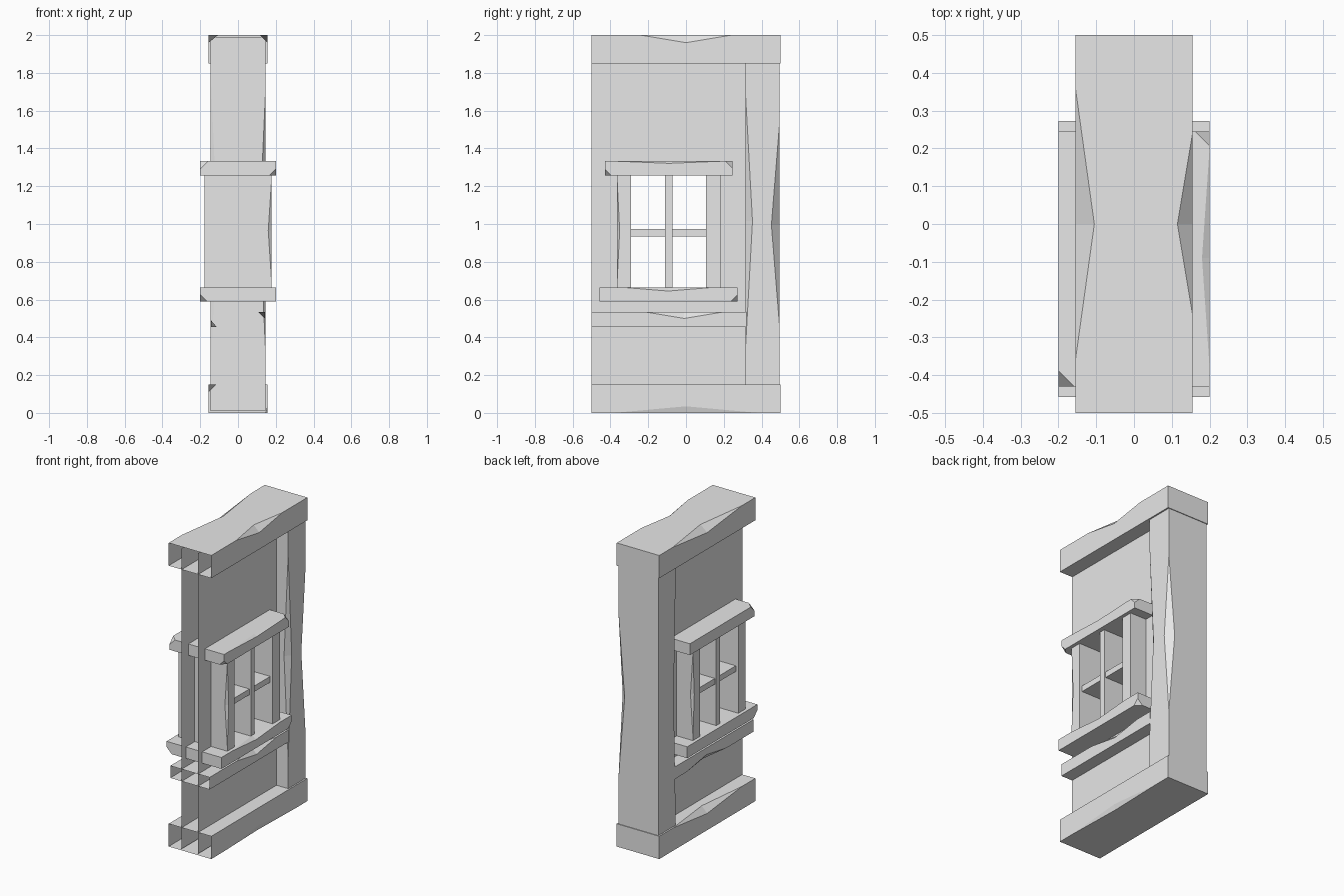
import bpy
import bmesh
from mathutils import Vector

cube = bpy.data.objects.get("Cube")
if cube:
    bpy.data.objects.remove(cube, do_unlink=True)

grey = bpy.data.materials.new("plain_grey")
grey.use_nodes = True
grey.diffuse_color = (0.8, 0.8, 0.8, 1)
grey.node_tree.nodes["Principled BSDF"].inputs["Base Color"].default_value = (0.8, 0.8, 0.8, 1)


def finish(name, bm):
    mesh = bpy.data.meshes.new(name)
    bm.to_mesh(mesh)
    bm.free()
    mesh.materials.append(grey)
    obj = bpy.data.objects.new(name, mesh)
    bpy.context.collection.objects.link(obj)
    return obj


def worn_box(name, half_x, y, z, chips=None, corners=None, open_front=False):
    """Box with chipped edges and cut corners.
    chips: edge signs (0 = running axis) -> (start, end, inset per axis)
    corners: corner signs -> cut length"""
    chips, corners = chips or {}, corners or {}
    spans = ((-half_x, half_x), y, z)
    bm = bmesh.new()

    def corner(signs):
        return Vector([spans[a][signs[a] > 0] for a in range(3)])

    def moved(point, signs, axis, amount):
        point = point.copy()
        point[axis] -= signs[axis] * amount
        return point

    def add(points):
        bm.faces.new([bm.verts.new(p) for p in points])

    def chip_points(edge):
        start, end, inset = chips[edge]
        run = edge.index(0)
        first, last = corner(edge), corner(edge)
        first[run], last[run] = start, end
        middle = (first + last) / 2
        sides = [a for a in range(3) if a != run]
        # the point lying on a face is moved along the other axis
        on_face = {a: moved(middle, edge, b, inset[b])
                   for a, b in (sides, sides[::-1])}
        return first, last, on_face

    for axis in range(3):
        j, k = [a for a in range(3) if a != axis]
        for side in (-1, 1):
            if open_front and axis == 1 and side < 0:
                continue
            ring = []
            for sj, sk in ((-1, -1), (1, -1), (1, 1), (-1, 1)):
                signs = [0, 0, 0]
                signs[axis], signs[j], signs[k] = side, sj, sk
                ring.append(tuple(signs))
            points = []
            for n, here in enumerate(ring):
                before, after = ring[n - 1], ring[(n + 1) % 4]
                if here in corners:
                    for other in (before, after):
                        run = next(a for a in range(3) if here[a] != other[a])
                        points.append(moved(corner(here), here, run, corners[here]))
                else:
                    points.append(corner(here))
                edge = tuple((a + b) // 2 for a, b in zip(here, after))
                if edge in chips:
                    first, last, on_face = chip_points(edge)
                    if after[edge.index(0)] < 0:
                        first, last = last, first
                    points += [first, on_face[axis], last]
            add(points)

    for edge in chips:
        first, last, on_face = chip_points(edge)
        p, q = on_face.values()
        add((first, p, q))
        add((last, q, p))
    for signs, size in corners.items():
        add([moved(corner(signs), signs, a, size) for a in range(3)])

    bmesh.ops.remove_doubles(bm, verts=bm.verts, dist=0.0005)
    bmesh.ops.recalc_face_normals(bm, faces=bm.faces)
    return finish(name, bm)


# Two wall skins with a window opening, hollow between them
def wall_skin(name, x, y, z, hole_y, hole_z):
    bm = bmesh.new()
    rings = []
    for (y0, y1), (z0, z1) in ((y, z), (hole_y, hole_z)):
        rings.append([bm.verts.new((x, a, b)) for a, b in
                      ((y0, z0), (y1, z0), (y1, z1), (y0, z1))])
    outer, inner = rings
    for n in range(4):
        m = (n + 1) % 4
        quad = [outer[n], outer[m], inner[m], inner[n]]
        bm.faces.new(quad if x > 0 else quad[::-1])
    return finish(name, bm)


for side, x in (("left", 0.06), ("right", -0.06)):
    wall_skin("wall_skin_" + side, x, (-0.5, 0.32), (0.01, 1.99),
              (-0.3, 0.115), (0.64, 1.28))

# Main timbers
worn_box("top_beam", 0.155, (-0.5, 0.5), (1.85, 2), open_front=True, chips={
    (1, 0, 1): (-0.24, 0.24, (0.04, 0, 0.04)),
    (-1, 0, 1): (-0.36, 0.36, (0.05, 0, 0.04))})
worn_box("bottom_beam", 0.155, (-0.5, 0.5), (0, 0.15), open_front=True, chips={
    (1, 0, -1): (-0.38, 0.38, (0.01, 0, 0.035)),
    (-1, 0, 1): (-0.36, 0.36, (0.04, 0, 0.04))})
worn_box("post", 0.145, (0.315, 0.495), (0.01, 1.99), chips={
    (1, -1, 0): (0.34, 1.69, (0.03, 0.037, 0)),
    (-1, -1, 0): (0.2, 1.8, (0.035, 0.02, 0)),
    (1, 1, 0): (0.46, 1.53, (0.045, 0.043, 0))})
worn_box("wall_rail", 0.143, (-0.5, 0.32), (0.455, 0.535), open_front=True, chips={
    (1, 0, 1): (-0.22, 0.2, (0.037, 0, 0.035)),
    (-1, 0, -1): (-0.22, 0.2, (0.03, 0, 0.035))})

# Window
worn_box("window_lintel", 0.2, (-0.43, 0.245), (1.258, 1.333),
         chips={(1, 0, 1): (-0.38, 0.2, (0.02, 0, 0.012))},
         corners={(1, -1, -1): 0.033, (-1, -1, 1): 0.042, (1, 1, 1): 0.038})
worn_box("window_sill", 0.2, (-0.458, 0.273), (0.59, 0.665),
         chips={(1, 0, 1): (-0.34, 0.15, (0.03, 0, 0.02))},
         corners={(1, 1, -1): 0.035, (-1, -1, -1): 0.038})
worn_box("front_jamb", 0.178, (-0.365, -0.29), (0.64, 1.28),
         chips={(1, -1, 0): (0.69, 1.24, (0.018, 0.014, 0))})
worn_box("back_jamb", 0.178, (0.107, 0.182), (0.64, 1.28),
         chips={(-1, 1, 0): (0.69, 1.24, (0.018, 0.014, 0))})
worn_box("upright_glazing_bar", 0.17, (-0.11, -0.072), (0.64, 1.28))
worn_box("level_glazing_bar", 0.16, (-0.3, 0.115), (0.935, 0.973))
